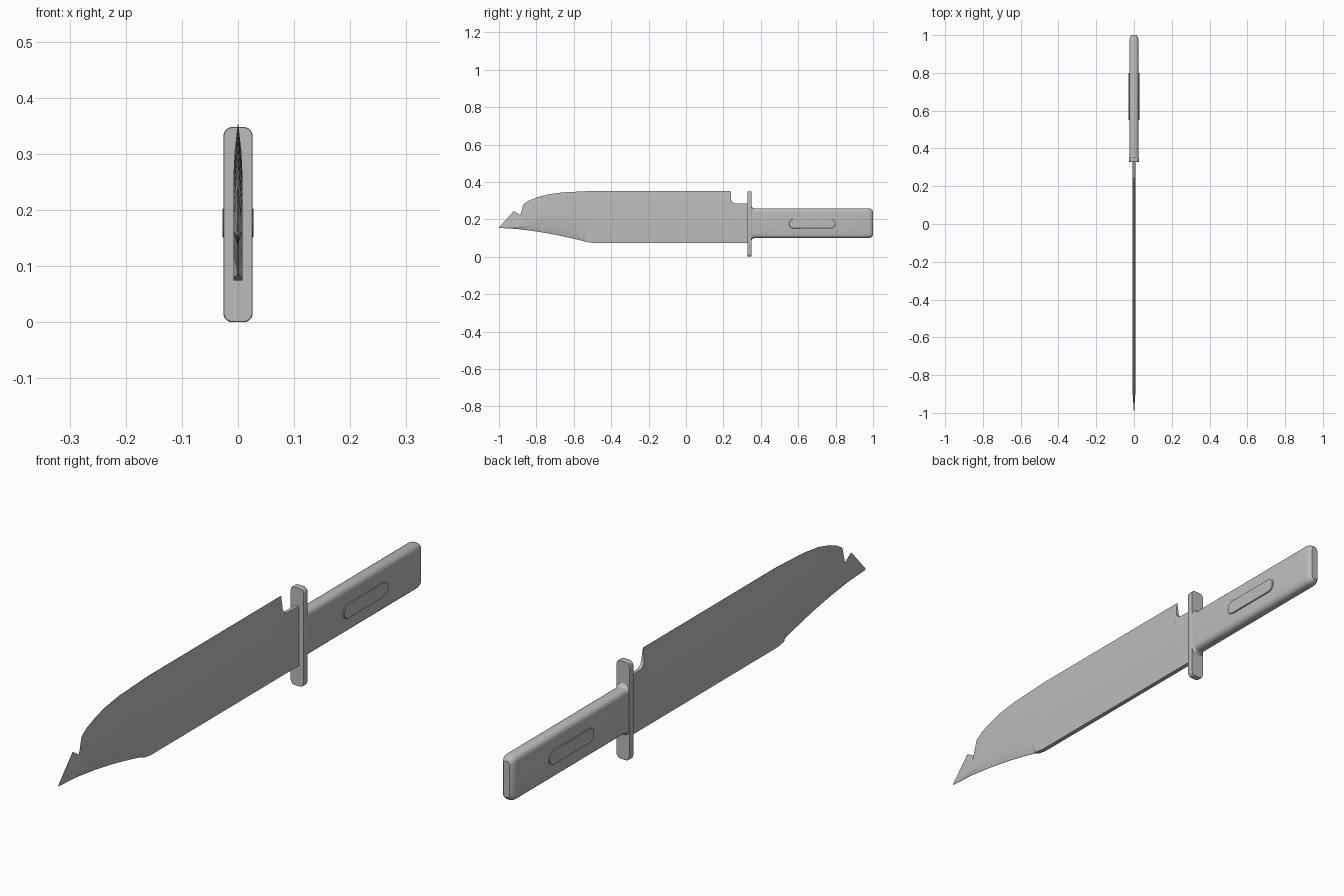
import bpy, bmesh, math
from math import sin, cos, pi, radians

if "Cube" in bpy.data.objects:
    bpy.data.objects.remove(bpy.data.objects["Cube"])

steel = bpy.data.materials.new("plain grey")
steel.use_nodes = True
grey = (0.5, 0.5, 0.5, 1)
steel.diffuse_color = grey
steel.node_tree.nodes["Principled BSDF"].inputs["Base Color"].default_value = grey


def loft(name, rings, angle=30):
    """Skin a row of equal-sized rings and cap both ends."""
    bm = bmesh.new()
    rows = [[bm.verts.new(p) for p in ring] for ring in rings]
    n = len(rows[0])
    for a, b in zip(rows, rows[1:]):
        for i in range(n):
            j = (i + 1) % n
            bm.faces.new((a[i], a[j], b[j], b[i]))
    bm.faces.new(rows[0])
    bm.faces.new(rows[-1])
    bmesh.ops.recalc_face_normals(bm, faces=bm.faces)
    mesh = bpy.data.meshes.new(name)
    bm.to_mesh(mesh)
    bm.free()
    mesh.materials.append(steel)
    obj = bpy.data.objects.new(name, mesh)
    bpy.context.collection.objects.link(obj)
    bpy.ops.object.select_all(action='DESELECT')
    obj.select_set(True)
    bpy.context.view_layer.objects.active = obj
    bpy.ops.object.shade_smooth_by_angle(angle=radians(angle))
    return obj


def rounded(w, h, r, steps=5):
    """Rounded rectangle with half sizes w and h."""
    pts = []
    for q, (sx, sy) in enumerate([(1, 1), (-1, 1), (-1, -1), (1, -1)]):
        for k in range(steps + 1):
            a = (q + k / steps) * pi / 2
            pts.append((sx * (w - r) + r * cos(a), sy * (h - r) + r * sin(a)))
    return pts


def along_y(y, w, h, r, z):
    return [(a, y, z + b) for a, b in rounded(w, h, r)]


def interp(points, y):
    for (y0, z0), (y1, z1) in zip(points, points[1:]):
        if y <= y1:
            return z0 + (z1 - z0) * (y - y0) / (y1 - y0)
    return points[-1][1]


# Blade: cutting edge on top, clipped point, spine below
edge = [(-1, .157), (-.92, .245), (-.885, .222), (-.87, .28), (-.84, .3),
        (-.8, .316), (-.74, .333), (-.66, .344), (-.5, .352), (.239, .352),
        (.241, .305), (.247, .293), (.26, .285), (.34, .283)]
spine = [(-1, .154), (-.9, .148), (-.8, .135), (-.7, .118), (-.6, .096),
         (-.53, .079), (-.5, .074), (.34, .074)]
bevel = [(-1, .155), (-.8, .165), (-.55, .12), (-.535, .082), (-.5, .078), (.34, .078)]
grind = [(-1, .156), (-.87, .2), (-.75, .235), (-.5, .262), (.2, .262), (.34, .262)]
columns = sorted({y for y, _ in edge + spine + bevel + grind})
rings = []
for y in columns:
    body = 0.008 * min(1, (y + 1.004) / 0.12)
    back = body if y > -.54 else 0.0006
    top = 0.0006 if y < .24 else 0.006
    lo, hi = interp(spine, y), interp(edge, y)
    half = [(back, lo), (body, interp(bevel, y)), (body, interp(grind, y)), (top, hi)]
    rings.append([(x, y, z) for x, z in half] + [(-x, y, z) for x, z in reversed(half)])
loft("blade", rings, 20)

# Cross guard
loft("guard", [along_y(y, .026 - d, .174 - d, .016, .174)
               for y, d in [(.329, .001), (.331, 0), (.349, 0), (.351, .001)]])

# Flared collar where the grip meets the guard
loft("collar", [along_y(y, .023 + d / 8, .080 + d, .019, .179)
                for y, d in [(.35, .012), (.354, .005), (.36, .001), (.366, -.001)]])

# Grip with a rounded butt
loft("grip", [along_y(y, .024 - d, .080 - 1.3 * d, min(.02, .0235 - d), .179)
              for y, d in [(.345, 0), (.975, 0), (.986, .002), (.994, .006), (1, .012)]])

# Raised oval panel on each side of the grip
for side, x in (("left", 1), ("right", -1)):
    loft(side + "_grip_panel",
         [[(x * d, .675 + a, .177 + b) for a, b in rounded(.125 - i, .026 - i, .0255 - i)]
          for d, i in [(.02, 0), (.0265, 0), (.028, .002)]])
